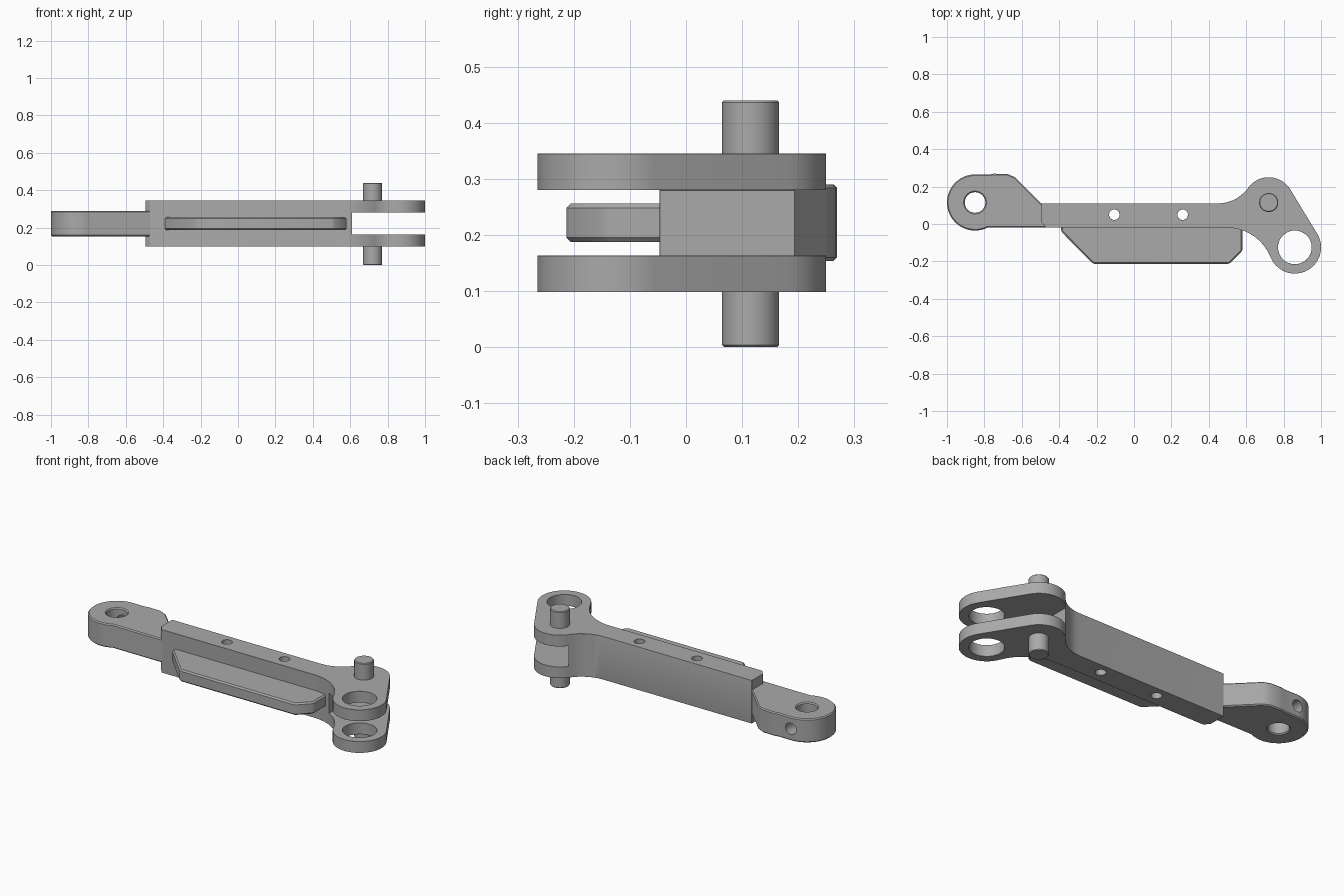
import bpy
import bmesh
from math import sin, cos, radians
from mathutils import Matrix

old = bpy.data.objects.get("Cube")
if old:
    bpy.data.objects.remove(old, do_unlink=True)

steel = bpy.data.materials.new("plain grey")
steel.use_nodes = True
grey = (0.4, 0.4, 0.4, 1)
steel.diffuse_color = grey
steel.node_tree.nodes["Principled BSDF"].inputs["Base Color"].default_value = grey


def arc(x, y, r, a, b):
    """Points of an arc from angle a to b, in degrees."""
    n = max(4, int(abs(b - a) / 7))
    angles = [radians(a + (b - a) * i / n) for i in range(n + 1)]
    return [(x + r * cos(t), y + r * sin(t)) for t in angles]


def make_object(name, bm):
    bmesh.ops.recalc_face_normals(bm, faces=bm.faces)
    mesh = bpy.data.meshes.new(name)
    bm.to_mesh(mesh)
    bm.free()
    mesh.materials.append(steel)
    obj = bpy.data.objects.new(name, mesh)
    bpy.context.collection.objects.link(obj)
    return obj


def prism(name, outline, z0, z1):
    bm = bmesh.new()
    face = bm.faces.new([bm.verts.new((x, y, z0)) for x, y in outline])
    out = bmesh.ops.extrude_face_region(bm, geom=[face])
    top = [v for v in out["geom"] if isinstance(v, bmesh.types.BMVert)]
    bmesh.ops.translate(bm, verts=top, vec=(0, 0, z1 - z0))
    return make_object(name, bm)


def cylinder(name, x, y, r, z0, z1):
    return prism(name, arc(x, y, r, 0, 360)[:-1], z0, z1)


def apply(obj, mod):
    bpy.ops.object.select_all(action="DESELECT")
    bpy.context.view_layer.objects.active = obj
    obj.select_set(True)
    bpy.ops.object.modifier_apply(modifier=mod.name)


def cut(obj, cutter):
    cutter.hide_render = True
    mod = obj.modifiers.new("cut", "BOOLEAN")
    mod.operation = "DIFFERENCE"
    mod.solver = "EXACT"
    mod.object = cutter
    apply(obj, mod)
    bpy.data.objects.remove(cutter, do_unlink=True)


def chamfer(obj, width):
    mod = obj.modifiers.new("chamfer", "BEVEL")
    mod.width = width
    mod.segments = 1
    mod.limit_method = "ANGLE"
    mod.angle_limit = radians(40)
    apply(obj, mod)


# Main beam with the forked elbow; fillets blend the bar into the two bosses
body = prism("forked_beam",
             [(-0.47, -0.02)]
             + arc(0.498, -0.27, 0.25, 90, 21.8)
             + arc(0.86, -0.125, 0.14, 201.8, 390.3)[1:]
             + arc(0.72, 0.115, 0.135, 30.3, 144.4)
             + arc(0.448, 0.31, 0.2, -35.6, -90)[1:]
             + [(-0.495, 0.11), (-0.495, 0.01)],
             0.098, 0.345)
for x, y, r in ((-0.105, 0.05, 0.028), (0.26, 0.05, 0.028), (0.86, -0.125, 0.09)):
    cut(body, cylinder("hole_cutter", x, y, r, -0.2, 0.7))
cut(body, prism("slot_cutter", [(0.61, -0.5), (1.2, -0.5), (1.2, 0.5), (0.61, 0.5)],
                0.163, 0.28))
chamfer(body, 0.006)

# Eye at the other end, with a cross bore from the back
eye = prism("eye_end",
            arc(-0.85, 0.115, 0.15, 90, 297)
            + [(-0.47, -0.02), (-0.45, 0), (-0.45, 0.09), (-0.495, 0.11),
               (-0.635, 0.25), (-0.675, 0.267), (-0.75, 0.269), (-0.775, 0.264)],
            0.154, 0.29)
cut(eye, cylinder("eye_cutter", -0.85, 0.115, 0.055, -0.2, 0.7))
chamfer(eye, 0.006)
bore = cylinder("bore_cutter", 0, 0, 0.033, 0, 0.25)
bore.data.transform(Matrix.Translation((-0.85, 0.37, 0.222)) @ Matrix.Rotation(radians(90), 4, "X"))
cut(eye, bore)

# Flat fin along the front
fin = prism("side_fin",
            [(-0.39, 0), (-0.39, -0.04), (-0.22, -0.213), (0.51, -0.213),
             (0.58, -0.143), (0.58, 0)],
            0.187, 0.256)
chamfer(fin, 0.008)

# Pivot pins above and below the fork
pins = [cylinder("lower_pin", 0.72, 0.115, 0.051, 0, 0.12),
        cylinder("upper_pin", 0.72, 0.115, 0.051, 0.32, 0.44)]
for pin in pins:
    chamfer(pin, 0.004)

# Smooth the round walls, keep edges sharp
bpy.ops.object.select_all(action="DESELECT")
for obj in [body, eye, fin] + pins:
    obj.select_set(True)
bpy.context.view_layer.objects.active = body
bpy.ops.object.shade_smooth_by_angle(angle=radians(30))
